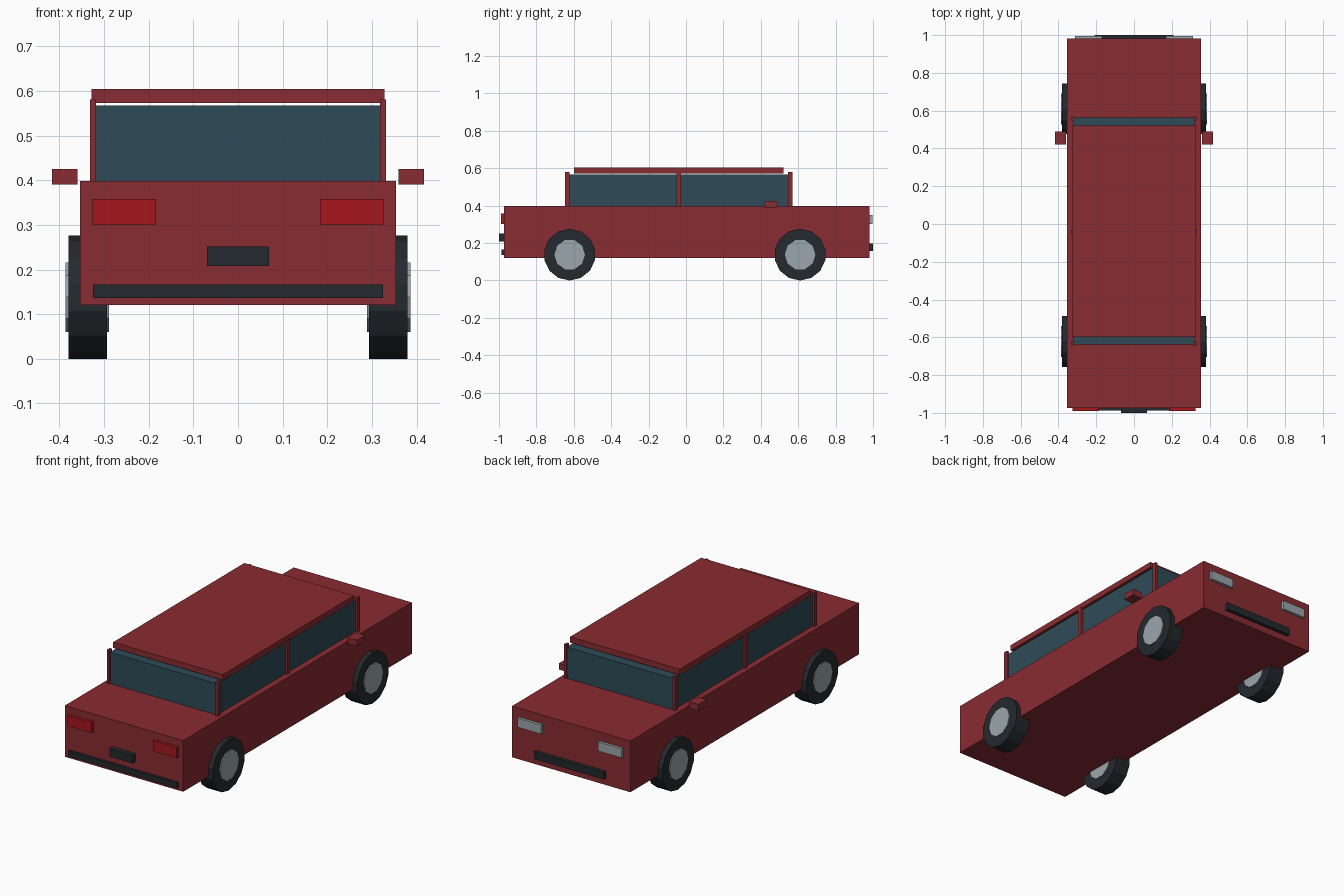
import bpy, math
from mathutils import Matrix

if "Cube" in bpy.data.objects:
    bpy.data.objects.remove(bpy.data.objects["Cube"])


def material(name, color):
    m = bpy.data.materials.new(name)
    m.diffuse_color = (*color, 1)
    m.use_nodes = True
    m.node_tree.nodes["Principled BSDF"].inputs["Base Color"].default_value = m.diffuse_color
    return m


RED = material("paint", (0.25, 0.025, 0.032))
GLASS = material("glass", (0.028, 0.07, 0.095))
DARK = material("rubber", (0.018, 0.022, 0.027))
SILVER = material("silver", (0.33, 0.38, 0.41))
LAMP = material("red_lamp", (0.38, 0.008, 0.012))


def box(name, x, y, z, mat):
    """Box from (min, max) pairs on each axis."""
    bpy.ops.mesh.primitive_cube_add(size=1)
    o = bpy.context.object
    o.name = name
    spans = (x, y, z)
    o.data.transform(Matrix.Diagonal([b - a for a, b in spans] + [1]))
    o.location = [(a + b) / 2 for a, b in spans]
    o.data.materials.append(mat)


def pair(name, x, y, z, mat):
    """The same box on the left and right."""
    box(name + "_right", x, y, z, mat)
    box(name + "_left", (-x[1], -x[0]), y, z, mat)


def disc(name, sides, radius, x, y, z, mat, turn=0):
    """Cylinder with its axis along x."""
    bpy.ops.mesh.primitive_cylinder_add(vertices=sides, radius=radius, depth=x[1] - x[0])
    o = bpy.context.object
    o.name = name
    o.data.transform(Matrix.Rotation(math.pi / 2, 4, 'Y') @ Matrix.Rotation(turn, 4, 'Z'))
    o.location = ((x[0] + x[1]) / 2, y, z)
    o.data.materials.append(mat)


# Body, cabin glass and floating roof panel
box("body", (-0.354, 0.354), (-0.974, 0.981), (0.121, 0.398), RED)
box("cabin_glass", (-0.32, 0.32), (-0.637, 0.563), (0.39, 0.567), GLASS)
box("roof", (-0.328, 0.328), (-0.598, 0.522), (0.573, 0.604), RED)

# Window pillars
for label, y in (("rear", -0.635), ("middle", -0.04), ("front", 0.557)):
    pair(label + "_pillar", (0.318, 0.332), (y - 0.012, y + 0.012), (0.39, 0.581), RED)

# Side mirrors
pair("mirror", (0.36, 0.417), (0.42, 0.49), (0.391, 0.425), RED)

# Tail lamps, plate and bumper on the -y end
pair("tail_lamp", (0.184, 0.326), (-0.99, -0.968), (0.301, 0.358), LAMP)
box("number_plate", (-0.07, 0.07), (-1.0, -0.97), (0.208, 0.252), DARK)
box("bumper", (-0.325, 0.325), (-0.987, -0.97), (0.136, 0.166), DARK)

# Headlamps and grille on the +y end
pair("headlamp", (0.17, 0.312), (0.975, 0.996), (0.301, 0.35), SILVER)
box("grille", (-0.208, 0.208), (0.975, 1.0), (0.158, 0.197), DARK)

# Wheels with hubs
for end, y in (("rear", -0.622), ("front", 0.61)):
    for side, s in (("left", -1), ("right", 1)):
        tyre = sorted((s * 0.294, s * 0.38))
        hub = sorted((s * 0.289, s * 0.386))
        disc(f"{end}_{side}_tyre", 14, 0.138, tyre, y, 0.138, DARK, math.pi / 2)
        disc(f"{end}_{side}_hub", 10, 0.082, hub, y, 0.138, SILVER)
